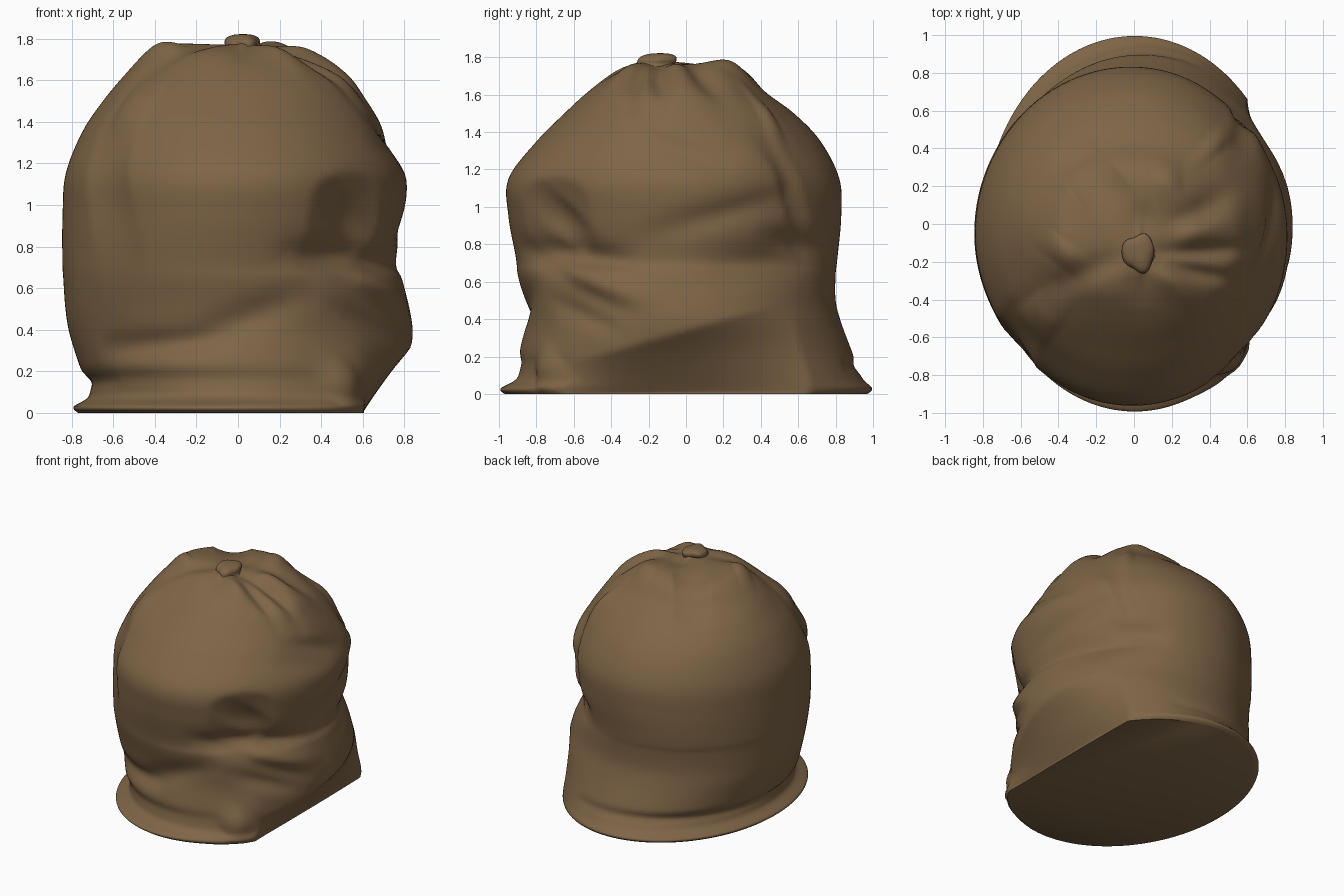
import bpy
import bmesh
from math import sin, cos, pi, exp, radians, atan2, degrees, hypot
from mathutils import Vector

default = bpy.data.objects.get("Cube")
if default:
    bpy.data.objects.remove(default, do_unlink=True)

cloth = bpy.data.materials.new("brown cloth")
cloth.use_nodes = True
colour = (0.21, 0.13, 0.062, 1)
cloth.diffuse_color = colour
cloth.node_tree.nodes["Principled BSDF"].inputs["Base Color"].default_value = colour

SIDES, STEPS = 180, 7

# Sack outline: height, left edge x, right edge x, front edge y, back edge y
OUTLINE = [
    (0, -.77, .8, -.97, .97), (.03, -.79, .8, -.99, .995), (.09, -.715, .81, -.9, .94),
    (.22, -.76, .82, -.89, .89), (.38, -.81, .84, -.86, .83), (.5, -.83, .825, -.87, .8),
    (.64, -.84, .79, -.9, .8), (.73, -.845, .76, -.91, .81), (.95, -.845, .8, -.95, .83),
    (1.15, -.83, .805, -.95, .82), (1.35, -.75, .71, -.8, .72), (1.5, -.65, .62, -.65, .58),
    (1.62, -.55, .53, -.52, .43), (1.72, -.45, .38, -.39, .34), (1.765, -.37, .29, -.29, .26),
    (1.775, -.22, .2, -.22, .14), (1.77, -.02, .06, -.17, -.09),
]

# Folds round the side: start angle, height, end angle, height, width, push
SIDE_FOLDS = [
    (-54, .84, -46, 1.0, .2, -.05), (-74, .77, -24, .72, .06, -.05),
    (-66, .72, -20, .42, .06, -.03), (-58, .66, -15, .52, .07, .03),
    (-55, .5, -25, .34, .06, -.03), (-14, .86, 40, 1.05, .07, -.03),
    (8, .66, 60, .73, .1, -.035), (35, .84, 65, .78, .06, -.03),
    (-25, 1.4, 15, 1.22, .06, -.035), (-32, 1.3, 0, 1.2, .05, -.02),
    (20, 1.35, 45, 1.1, .1, .02), (215, 1.05, 235, 1.12, .3, -.05),
    (40, 1.05, 50, 1.12, .25, -.04), (215, 1.5, 235, 1.5, .16, .05),
    (40, 1.52, 50, 1.52, .15, .04), (-140, .31, -95, .35, .06, -.04),
    (-105, .36, -70, .55, .08, -.03), (-165, .17, -65, .17, .04, -.015),
    (70, .15, 220, .15, .035, -.03), (-60, .06, -50, .2, .12, .06),
]

# Folds gathered round the knot: start x, y, end x, y, width, lift
TOP_FOLDS = [
    (.08, -.16, .62, -.13, .05, -.05), (.1, -.21, .56, -.3, .045, -.04),
    (.1, -.1, .55, .2, .08, -.045), (.1, -.05, .5, .0, .06, .025),
    (-.05, -.17, -.45, -.34, .07, -.03), (-.42, -.2, -.34, -.1, .12, .03),
    (.03, -.22, .03, -.45, .08, -.015), (-.02, .0, .12, .04, .08, -.02),
    (.1, .24, .26, .25, .1, .03), (.12, -.22, .32, -.42, .07, .025),
    (-.34, .18, -.12, .34, .2, -.07), (.0, -.15, .05, -.15, .12, .03),
]


def fold(px, py, ax, ay, bx, by, width):
    """Strength of a fold at a point, easing off towards both ends."""
    dx, dy = bx - ax, by - ay
    t = max(0, min(1, ((px - ax) * dx + (py - ay) * dy) / (dx * dx + dy * dy)))
    d = hypot(px - ax - t * dx, py - ay - t * dy)
    return exp(-(d / width) ** 2) * (1 - .7 * (2 * t - 1) ** 2)


def blend(rows, i, t):
    """Smooth curve through neighbouring outline rows."""
    p = [rows[max(0, min(len(rows) - 1, i + k))] for k in (-1, 0, 1, 2)]
    return [b + .5 * t * (c - a + t * (2 * a - 5 * b + 4 * c - d + t * (3 * (b - c) + d - a)))
            for a, b, c, d in zip(*p)]


def side_push(x, y, z):
    angle, total = degrees(atan2(y, x)), 0
    scale = radians(1) * .87
    for a, za, b, zb, width, push in SIDE_FOLDS:
        mid = (a + b) / 2
        near = mid + (angle - mid + 180) % 360 - 180
        total += push * fold(near * scale, z, a * scale, za, b * scale, zb, width)
    return total


def sack_point(row, angle):
    z, left, right, front, back = row
    x = (left + right) / 2 + (right - left) / 2 * cos(angle)
    y = (front + back) / 2 + (back - front) / 2 * sin(angle)
    # Undercut on the slumped side, its ridge rising towards the back
    ridge = max(.1, .34 + .28 * y)
    if x > .6 and z < ridge:
        x = .6 + (x - .6) * max(.03, z / ridge)
    # Flattened notch where the front corner buckles inwards
    excess = (x - y) / 2 ** .5 - (.82 + .17 * abs(z - .79))
    if excess > 0 and z > .4:
        shift = excess * min(1, (z - .4) / .15) / 2 ** .5
        x, y = x - shift, y + shift
    # Side folds fade out over the shoulder
    push = side_push(x, y, z) * min(1, max(0, (1.72 - z) / .2))
    r = max(hypot(x, y), .01)
    x, y = x * (1 + push / r), y * (1 + push / r)
    if z > 1.2:
        fade = min(1, (z - 1.2) / .45)
        for ax, ay, bx, by, width, lift in TOP_FOLDS:
            z += fade * lift * fold(x, y, ax, ay, bx, by, width)
    return Vector((x, y, max(0, z)))


def loft(name, rings):
    """Skin a stack of rings and close both ends."""
    bm = bmesh.new()
    loops = [[bm.verts.new(p) for p in ring] for ring in rings]
    for low, high in zip(loops, loops[1:]):
        n = len(low)
        for i in range(n):
            j = (i + 1) % n
            bm.faces.new((low[i], low[j], high[j], high[i]))
    bm.faces.new(loops[0][::-1])
    bm.faces.new(loops[-1])
    mesh = bpy.data.meshes.new(name)
    bm.to_mesh(mesh)
    bm.free()
    obj = bpy.data.objects.new(name, mesh)
    bpy.context.collection.objects.link(obj)
    mesh.materials.append(cloth)
    bpy.ops.object.select_all(action="DESELECT")
    obj.select_set(True)
    bpy.context.view_layer.objects.active = obj
    bpy.ops.object.shade_smooth_by_angle(angle=radians(50))


# Sack body
rows = [blend(OUTLINE, i, s / STEPS) for i in range(len(OUTLINE) - 1) for s in range(STEPS)]
rows.append(OUTLINE[-1])
angles = [2 * pi * i / SIDES for i in range(SIDES)]
loft("sack_body", [[sack_point(row, a) for a in angles] for row in rows])

# Twisted knot: gathered cloth rising into a rounded, lobed head that leans back
KNOT = [(1.66, .2), (1.73, .12), (1.76, .085), (1.785, .085), (1.805, .075), (1.818, .045), (1.822, .005)]
knot_rings = []
for i in range(len(KNOT) - 1):
    for s in range(5):
        z, r = blend(KNOT, i, s / 5)
        lean = (z - 1.74) * .4
        ring = []
        for k in range(48):
            a = 2 * pi * k / 48
            lobed = r * (1 + .1 * cos(3 * a + 9 * z) + .04 * cos(5 * a))
            ring.append(Vector((.025 + lobed * cos(a), -.17 + lean + lobed * 1.15 * sin(a), z)))
        knot_rings.append(ring)
loft("knot", knot_rings)
